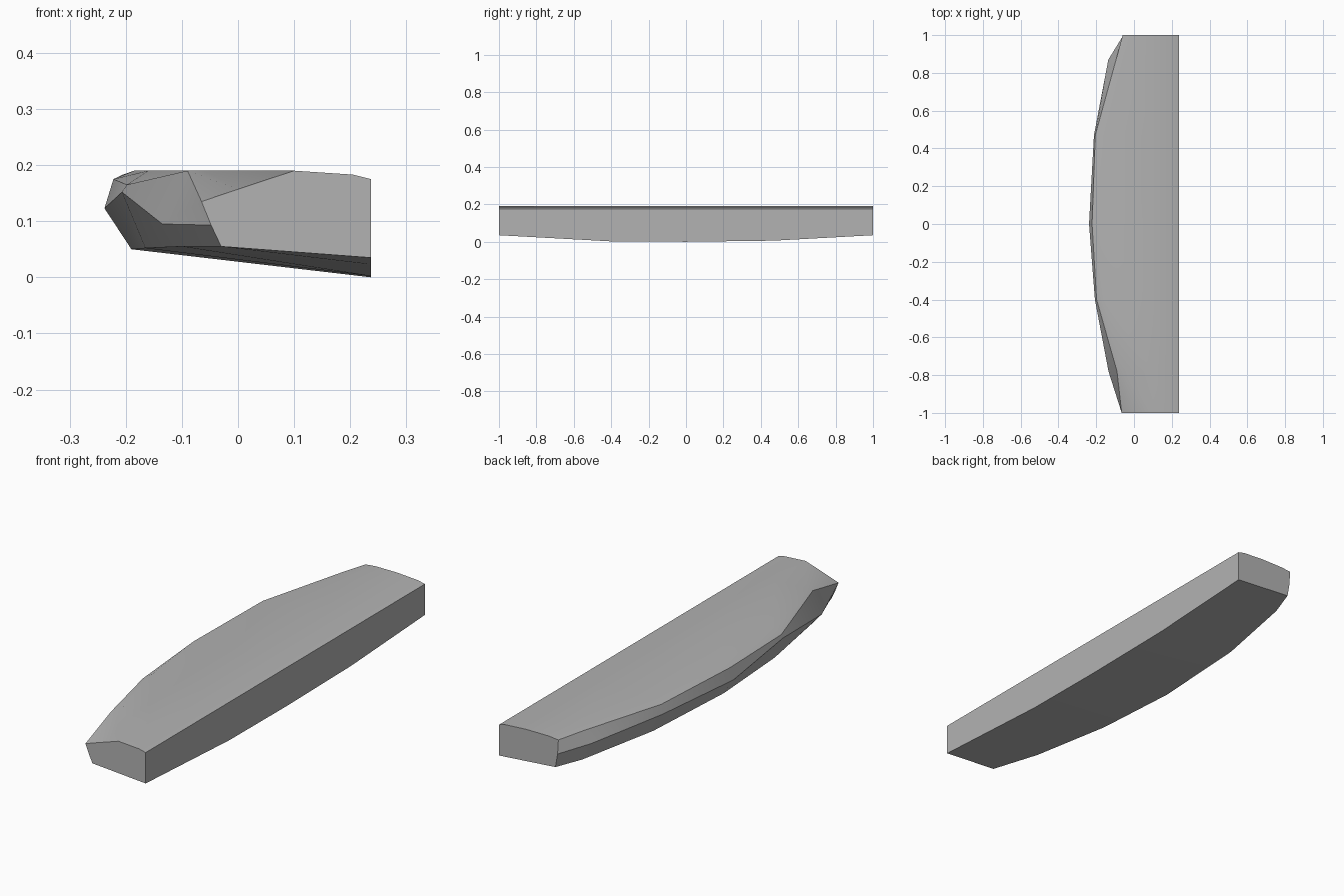
import bpy
import bmesh
import math

cube = bpy.data.objects.get("Cube")
if cube:
    bpy.data.objects.remove(cube, do_unlink=True)

# One flat stone grey
grey = bpy.data.materials.new("stone_grey")
grey.use_nodes = True
colour = (0.45, 0.45, 0.45, 1)
grey.diffuse_color = colour
grey.node_tree.nodes["Principled BSDF"].inputs["Base Color"].default_value = colour

FLAT_X, TOP_Z = 0.237, 0.19

# Stations along the slab: y, crown edge, upper edge, widest point, lower edge
stations = [
    (-1.0, (0.0, 0.157), (-0.065, 0.135), (-0.048, 0.093), (-0.03, 0.055)),
    (-0.78, (-0.06, 0.19), (-0.09, 0.19), (-0.135, 0.095), (-0.1, 0.055)),
    (-0.4, (-0.16, 0.19), (-0.198, 0.165), (-0.207, 0.152), (-0.165, 0.052)),
    (0.0, (-0.185, 0.19), (-0.222, 0.175), (-0.238, 0.123), (-0.19, 0.05)),
    (0.47, (-0.16, 0.19), (-0.205, 0.183), (-0.212, 0.14), (-0.165, 0.052)),
    (0.87, (-0.06, 0.19), (-0.095, 0.187), (-0.136, 0.14), (-0.09, 0.055)),
    (1.0, (-0.01, 0.19), (-0.06, 0.185), (-0.056, 0.12), (-0.045, 0.058)),
]


def section(y, crown, upper, widest, lower):
    """Closed cross-section with a straight flat side and rising underside ends."""
    base = 0.035 * max(0, abs(y) - 0.36) / 0.64
    return [(FLAT_X, base), (FLAT_X, 0.175), (0.205, 0.183), (0.1, TOP_Z),
            crown, upper, widest, lower]


# Slab lofted through the stations
bm = bmesh.new()
rings = [[bm.verts.new((x, s[0], z)) for x, z in section(*s)] for s in stations]
for a, b in zip(rings, rings[1:]):
    for i in range(len(a)):
        j = (i + 1) % len(a)
        bm.faces.new((a[i], a[j], b[j], b[i]))
bm.faces.new(rings[0])
bm.faces.new(rings[-1])
bmesh.ops.recalc_face_normals(bm, faces=bm.faces)

mesh = bpy.data.meshes.new("stone_slab")
bm.to_mesh(mesh)
bm.free()
mesh.materials.append(grey)
slab = bpy.data.objects.new("stone_slab", mesh)
bpy.context.collection.objects.link(slab)

# Soft gentle facets, crisp edges
bpy.ops.object.select_all(action="DESELECT")
slab.select_set(True)
bpy.context.view_layer.objects.active = slab
bpy.ops.object.shade_smooth_by_angle(angle=math.radians(30))
